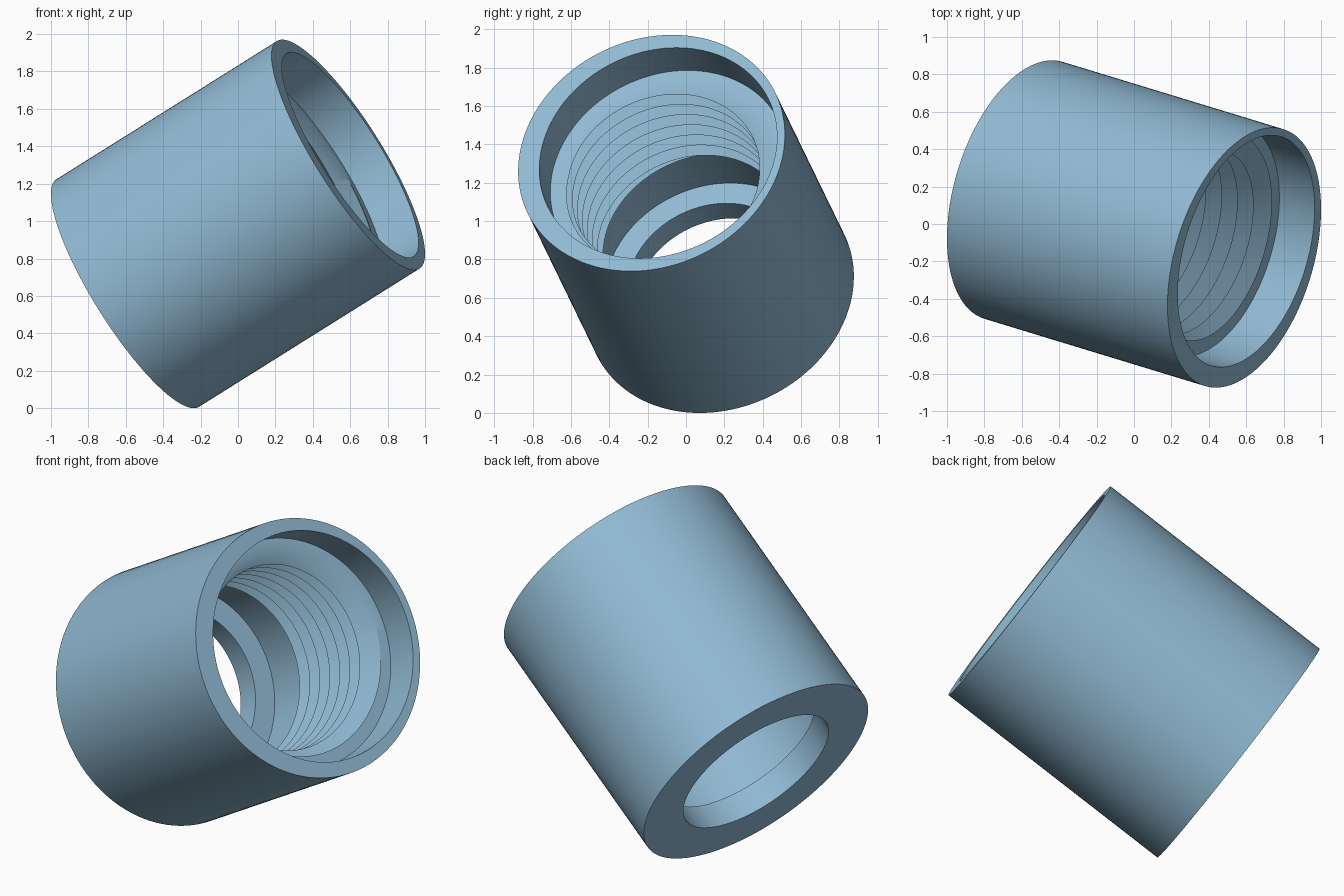
import bpy, bmesh, math
from mathutils import Vector

if "Cube" in bpy.data.objects:
    bpy.data.objects.remove(bpy.data.objects["Cube"])

# Main dimensions, with depths measured from the open rim
R, L = 0.718, 1.437
BORE_R, BORE_DEPTH, BORE_SHIFT = 0.64, 0.23, 0.036
CREST, ROOT, PITCH, TURNS = 0.51, 0.62, 0.103, 7
CHAMBER_R, CHAMBER_END, HOLE_R = 0.588, 1.285, 0.465
SEGMENTS = 128
THREAD_END = BORE_DEPTH + PITCH * TURNS

# Tilted axis and two directions across it
axis = Vector((0.82, -0.25, 0.514)).normalized()
side = Vector((0.29, 0.957, 0.0))
side = (side - axis * side.dot(axis)).normalized()
rise = axis.cross(side)
rim_centre = Vector((0, 0, 0.985)) + axis * (L / 2)


def point(r, depth, t, shift=0.0):
    a = math.tau * t
    return (rim_centre - axis * depth + side * shift
            + r * (rise * math.sin(a) - side * math.cos(a)))


def thread_radius(depth, t):
    phase = ((depth - BORE_DEPTH) / PITCH - t) % 1.0
    return CREST + (ROOT - CREST) * (1 - abs(2 * phase - 1))


def column(t):
    # Closed section: outer wall, through hole, chamber, thread, counterbore
    pts = [point(R, 0, t), point(R, L, t),
           point(HOLE_R, L, t), point(HOLE_R, CHAMBER_END, t),
           point(CHAMBER_R, CHAMBER_END, t), point(CHAMBER_R, THREAD_END, t)]
    for k in range(2 * TURNS, -3, -1):
        h = BORE_DEPTH + PITCH * (k / 2 + t)
        h = min(max(h, BORE_DEPTH), THREAD_END)
        pts.append(point(thread_radius(h, t), h, t))
    pts += [point(BORE_R, BORE_DEPTH, t, BORE_SHIFT),
            point(BORE_R, 0, t, BORE_SHIFT)]
    return pts


# Sweep the section around the axis
verts, faces = [], []
for i in range(SEGMENTS + 1):
    verts += column(i / SEGMENTS)
n = len(verts) // (SEGMENTS + 1)
for i in range(SEGMENTS):
    for j in range(n):
        k = (j + 1) % n
        faces.append((i * n + j, i * n + k, (i + 1) * n + k, (i + 1) * n + j))

mesh = bpy.data.meshes.new("threaded_sleeve")
mesh.from_pydata(verts, [], faces)
bm = bmesh.new()
bm.from_mesh(mesh)
bmesh.ops.remove_doubles(bm, verts=bm.verts, dist=1e-5)
bmesh.ops.recalc_face_normals(bm, faces=bm.faces)
bm.to_mesh(mesh)
bm.free()

sleeve = bpy.data.objects.new("threaded_sleeve", mesh)
bpy.context.collection.objects.link(sleeve)
blue = bpy.data.materials.new("light_blue")
blue.diffuse_color = (0.28, 0.49, 0.65, 1)
blue.use_nodes = True
blue.node_tree.nodes["Principled BSDF"].inputs["Base Color"].default_value = blue.diffuse_color
mesh.materials.append(blue)

bpy.context.view_layer.objects.active = sleeve
sleeve.select_set(True)
bpy.ops.object.shade_smooth_by_angle(angle=math.radians(30))
